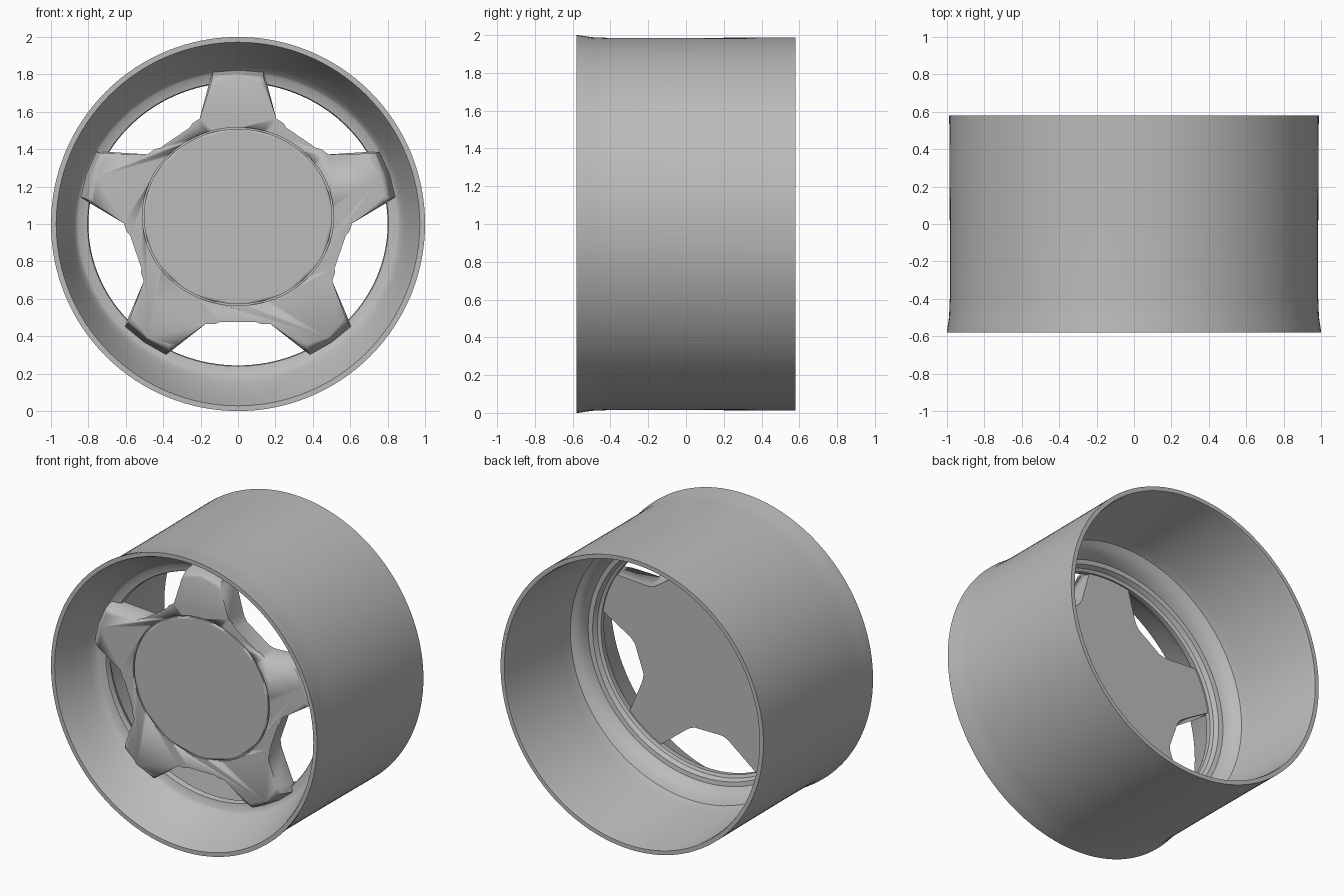
import bpy, bmesh, math

if "Cube" in bpy.data.objects:
    bpy.data.objects.remove(bpy.data.objects["Cube"])

metal = bpy.data.materials.new("grey metal")
metal.use_nodes = True
GREY = (0.5, 0.5, 0.5, 1)
metal.diffuse_color = GREY
metal.node_tree.nodes["Principled BSDF"].inputs["Base Color"].default_value = GREY

SQUASH = 0.945  # the inner ring and spokes are slightly flattened in z


def finish(bm, name, angle=35):
    bmesh.ops.recalc_face_normals(bm, faces=bm.faces)
    mesh = bpy.data.meshes.new(name)
    bm.to_mesh(mesh)
    bm.free()
    obj = bpy.data.objects.new(name, mesh)
    bpy.context.collection.objects.link(obj)
    mesh.materials.append(metal)
    bpy.ops.object.select_all(action='DESELECT')
    obj.select_set(True)
    bpy.context.view_layer.objects.active = obj
    bpy.ops.object.shade_smooth_by_angle(angle=math.radians(angle))
    return obj


def lathe(name, profile, centre_z, segments=128):
    """Revolve a closed (radius, y, z scale) section about the wheel axis."""
    bm = bmesh.new()
    rings = []
    for i in range(segments):
        a = math.tau * i / segments
        rings.append([bm.verts.new((r * math.cos(a), y, centre_z + r * s * math.sin(a)))
                      for r, y, s in profile])
    n = len(profile)
    for i in range(segments):
        p, q = rings[i], rings[(i + 1) % segments]
        for j in range(n):
            k = (j + 1) % n
            bm.faces.new((p[j], p[k], q[k], q[j]))
    return finish(bm, name)


# Rim: outer barrel, flared lip, inner ledge and rear barrel in one section
S = SQUASH
lathe("rim", [
    (0.988, 0.58, 1), (0.985, 0, 1), (0.985, -0.4, 1), (0.989, -0.5, 1),
    (1.0, -0.57, 1), (1.0, -0.58, 1), (0.972, -0.58, 1), (0.965, -0.565, 1),
    (0.935, -0.46, 0.99), (0.885, -0.33, 0.96), (0.868, -0.29, S),
    (0.855, -0.28, S), (0.805, -0.27, S), (0.80, -0.26, S),
    (0.80, -0.23, S), (0.82, -0.22, S), (0.835, -0.19, S),
    (0.865, -0.185, S), (0.875, -0.13, 0.96), (0.90, -0.1, 0.97),
    (0.925, -0.08, 0.98), (0.935, -0.02, 0.99), (0.955, 0.56, 1), (0.96, 0.58, 1),
], 1.0)

# Five-spoke star: half of one spoke as (across, along), mirrored and repeated
half = [(0.135, 0.85), (0.148, 0.80), (0.205, 0.575), (0.218, 0.535), (0.238, 0.503)]
spoke = [(-x, y) for x, y in reversed(half)] + [(0, 0.862)] + half
bm = bmesh.new()
front, back = [], []
for k in range(5):
    a = math.tau * k / 5
    for x, y in spoke:
        for loop, depth in ((front, -0.395), (back, -0.24)):
            along = y * 0.955 if loop is front and y > 0.75 else y
            px = x * math.cos(a) + along * math.sin(a)
            pz = along * math.cos(a) - x * math.sin(a)
            loop.append(bm.verts.new((px, depth, 1.02 + pz * SQUASH)))
cap = bm.faces.new(front)
bm.faces.new(list(reversed(back)))
for i in range(len(front)):
    j = (i + 1) % len(front)
    bm.faces.new((front[j], front[i], back[i], back[j]))
bmesh.ops.bevel(bm, geom=list(cap.edges), offset=0.028, segments=4,
                profile=0.5, affect='EDGES', clamp_overlap=True)
star = finish(bm, "spokes", 40)

# Fine groove around the centre cap
groove = lathe("groove_cutter", [
    (0.512, -0.42, 0.93), (0.512, -0.38, 0.93),
    (0.503, -0.38, 0.93), (0.503, -0.42, 0.93)], 1.04, 96)
groove.hide_render = True
cut = star.modifiers.new("cap groove", 'BOOLEAN')
cut.operation = 'DIFFERENCE'
cut.solver = 'EXACT'
cut.object = groove
bpy.ops.object.select_all(action='DESELECT')
star.select_set(True)
bpy.context.view_layer.objects.active = star
bpy.ops.object.modifier_apply(modifier=cut.name)
bpy.data.objects.remove(groove)
